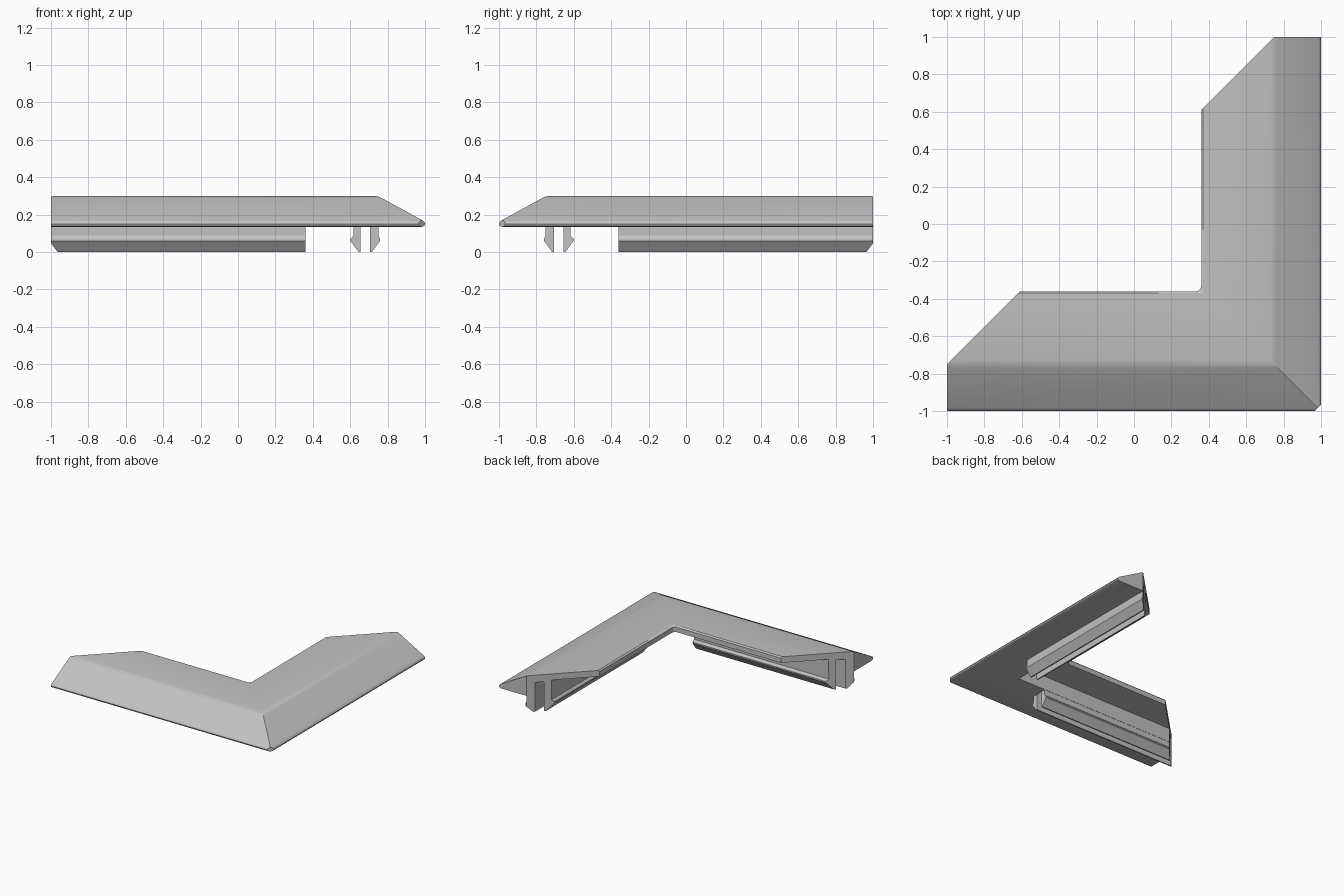
import bpy, bmesh, math
from mathutils import Matrix, Vector

if "Cube" in bpy.data.objects:
    bpy.data.objects.remove(bpy.data.objects["Cube"])

grey = bpy.data.materials.new("light_grey")
grey.use_nodes = True
grey.diffuse_color = (0.54, 0.54, 0.54, 1)
grey.node_tree.nodes["Principled BSDF"].inputs["Base Color"].default_value = grey.diffuse_color

# Reflection across the mitre line, swapping the two legs
SWAP = Matrix(((0, -1, 0, 0), (-1, 0, 0, 0), (0, 0, 1, 0), (0, 0, 0, 1)))


def slice_off(bm, point, normal, fill=True):
    """Remove everything on the normal's side of a plane."""
    geom = bm.verts[:] + bm.edges[:] + bm.faces[:]
    cut = bmesh.ops.bisect_plane(bm, geom=geom, plane_co=point, plane_no=normal,
                                 clear_outer=True)["geom_cut"]
    if fill:
        edges = [e for e in cut if isinstance(e, bmesh.types.BMEdge)]
        bmesh.ops.holes_fill(bm, edges=edges)


def leg(profile, start, end=1.0):
    """Extrude an (x, z) profile along y."""
    bm = bmesh.new()
    face = bm.faces.new([bm.verts.new((x, start, z)) for x, z in profile])
    ext = bmesh.ops.extrude_face_region(bm, geom=[face], use_keep_orig=True)["geom"]
    bmesh.ops.translate(bm, vec=(0, end - start, 0),
                        verts=[v for v in ext if isinstance(v, bmesh.types.BMVert)])
    bmesh.ops.recalc_face_normals(bm, faces=bm.faces)
    return bm


def add_second_leg(bm):
    copy = bmesh.ops.duplicate(bm, geom=bm.verts[:] + bm.edges[:] + bm.faces[:])["geom"]
    bmesh.ops.transform(bm, matrix=SWAP,
                        verts=[g for g in copy if isinstance(g, bmesh.types.BMVert)])
    bmesh.ops.reverse_faces(bm, faces=[g for g in copy if isinstance(g, bmesh.types.BMFace)])
    bmesh.ops.remove_doubles(bm, verts=bm.verts, dist=0.0005)


def finish(bm, name, smooth=False):
    bmesh.ops.recalc_face_normals(bm, faces=bm.faces)
    mesh = bpy.data.meshes.new(name)
    bm.to_mesh(mesh)
    bm.free()
    mesh.materials.append(grey)
    obj = bpy.data.objects.new(name, mesh)
    bpy.context.collection.objects.link(obj)
    if smooth:
        bpy.ops.object.select_all(action="DESELECT")
        obj.select_set(True)
        bpy.context.view_layer.objects.active = obj
        bpy.ops.object.shade_smooth_by_angle(angle=math.radians(32))
    return obj


END_CUT = (Vector((0.75, 1, 0)), Vector((-1, 1, 0)))

# Mitred cover: thin inner shelf, thick outer wedge with a rounded rim
cover_profile = [
    (0.36, 0.25), (0.36, 0.29), (0.37, 0.30), (0.73, 0.30), (0.75, 0.297), (0.77, 0.288),
    (0.985, 0.17), (0.996, 0.161), (1.0, 0.15), (0.996, 0.14), (0.985, 0.135),
    (0.615, 0.135), (0.615, 0.25)]
bm = leg(cover_profile, -1.2)
slice_off(bm, *END_CUT)
slice_off(bm, Vector((0, 0, 0)), Vector((-1, -1, 0)), fill=False)
add_second_leg(bm)
slice_off(bm, Vector((0.9825, -0.9825, 0)), Vector((1, -1, 0)))

# Rounded inside corner
inner = [e for e in bm.edges
         if all(abs(v.co.x + v.co.y) < 0.001 and v.co.x < 0.365 for v in e.verts)]
bmesh.ops.bevel(bm, geom=inner, offset=0.03, segments=5, profile=0.5, affect="EDGES")
cover = finish(bm, "corner_cover", smooth=True)

# Slots between the clip prongs
bm = leg([(0.655, 0.1), (0.655, 0.24), (0.705, 0.24), (0.705, 0.1)], -0.36, 1.1)
add_second_leg(bm)
cutter = finish(bm, "slot_cutter")
cutter.hide_render = True
cutter.hide_set(True)
cutter.display_type = "WIRE"
slot = cover.modifiers.new("slots", "BOOLEAN")
slot.operation = "DIFFERENCE"
slot.solver = "EXACT"
slot.object = cutter

# Barbed snap prongs, trimmed by the same diagonal end cut
prongs = {
    "inner_prongs": [(0.655, 0.135), (0.655, 0.0), (0.645, 0.0), (0.60, 0.06), (0.60, 0.07),
                     (0.617, 0.088), (0.617, 0.135)],
    "outer_prongs": [(0.705, 0.135), (0.705, 0.0), (0.715, 0.0), (0.76, 0.06), (0.76, 0.07),
                     (0.75, 0.088), (0.75, 0.135)]}
for name, profile in prongs.items():
    bm = leg(profile, -0.36)
    slice_off(bm, *END_CUT)
    add_second_leg(bm)
    finish(bm, name)
